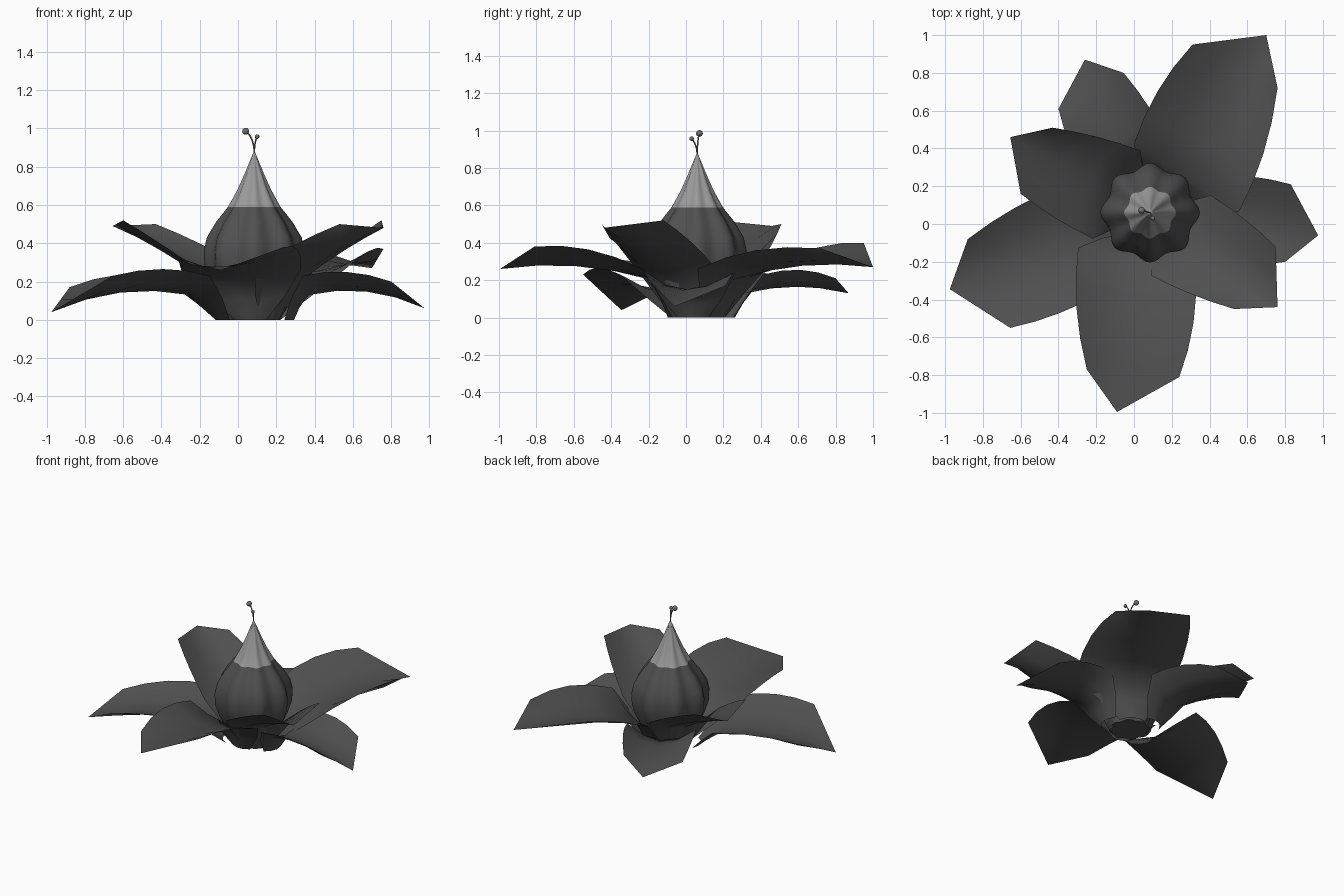
import bpy, bmesh, math
from mathutils import Vector

old = bpy.data.objects.get("Cube")
if old:
    bpy.data.objects.remove(old, do_unlink=True)


def material(name, grey):
    m = bpy.data.materials.new(name)
    m.use_nodes = True
    m.diffuse_color = (grey, grey, grey, 1)
    m.node_tree.nodes["Principled BSDF"].inputs["Base Color"].default_value = (grey, grey, grey, 1)
    return m


DARK = material("dark grey", 0.08)
LIGHT = material("light grey", 0.32)
MID = material("mid grey", 0.16)
CENTRE = Vector((0.085, 0.06, 0))


def grid_object(name, rows, mats, closed=False):
    """Skin a list of equally long point rows with quads."""
    bm = bmesh.new()
    grid = [[bm.verts.new(p) for p in row] for row in rows]
    n = len(rows[0])
    for low, high in zip(grid, grid[1:]):
        for i in range(n if closed else n - 1):
            j = (i + 1) % n
            bm.faces.new((low[i], low[j], high[j], high[i]))
    if closed:
        bm.faces.new(grid[0][::-1])
        bmesh.ops.remove_doubles(bm, verts=grid[-1], dist=0.0005)
    bmesh.ops.recalc_face_normals(bm, faces=bm.faces)
    mesh = bpy.data.meshes.new(name)
    bm.to_mesh(mesh)
    bm.free()
    for m in mats:
        mesh.materials.append(m)
    ob = bpy.data.objects.new(name, mesh)
    bpy.context.collection.objects.link(ob)
    smooth(ob, 50)
    return ob


def smooth(ob, degrees):
    bpy.ops.object.select_all(action='DESELECT')
    ob.select_set(True)
    bpy.context.view_layer.objects.active = ob
    bpy.ops.object.shade_smooth_by_angle(angle=math.radians(degrees))


def bezier(a, b, c, t):
    return a * (1 - t) ** 2 + b * 2 * t * (1 - t) + c * t * t


# Petal tiers: base radius, shoulder reach and width, edge and keel height at
# the shoulder, keel height halfway, sideways bulge and rise of the edges
TIERS = {"lower": (0.21, 0.32, 0.265, 0.23, 0.13, 0.20, 0.04, 0.07),
         "middle": (0.16, 0.23, 0.295, 0.26, 0.20, 0.32, 0.06, 0.09),
         "upper": (0.14, 0.24, 0.315, 0.27, 0.18, 0.37, 0.03, 0.02)}


def petal(name, tier, left, tip, right, skew=0):
    base_r, reach, width, edge_z, keel_z, keel_mid, bulge, rise = TIERS[tier]
    left, tip, right = Vector(left), Vector(tip), Vector(right)
    out = tip - CENTRE
    out.z = 0
    length = out.length
    out.normalize()
    side = Vector((-out.y, out.x, 0))
    up = Vector((0, 0, 1))

    def rail(corner, sign):
        base = CENTRE + out * (base_r - 0.04 * abs(sign)) + side * sign * 0.085
        shoulder = (CENTRE + (out * reach + side * sign * width) * length
                    + side * skew + up * (edge_z if sign else keel_z))
        swell = (shoulder + corner) / 2 + side * sign * bulge * length + up * rise
        if not sign:
            swell.z = keel_mid
        bend = (base + shoulder) / 2 + (side * sign - out) * 0.02
        return ([base] + [bezier(base, bend, shoulder, t) for t in (0.5, 1)]
                + [bezier(shoulder, swell, corner, k / 4) for k in range(1, 5)])

    rails = zip(rail(left, 1), rail(tip, 0), rail(right, -1))
    rows = []
    for k, (a, m, b) in enumerate(rails):
        if k == 6:      # straight cut end
            rows.append([a, (a + m) / 2, m, (m + b) / 2, b])
        else:           # cupped cross-section
            ctrl = m * 2 - (a + b) / 2
            rows.append([bezier(a, ctrl, b, t / 4) for t in range(5)])
    return grid_object(name, rows, [DARK])


petal("back_left_petal", "middle", (0.31, 0.95, 0.40), (0.70, 1.0, 0.27), (0.76, 0.72, 0.37), -0.06)
petal("front_petal", "middle", (0.24, -0.81, 0.38), (-0.09, -0.995, 0.26), (-0.25, -0.77, 0.29), -0.03)
petal("left_petal", "lower", (0.83, 0.21, 0.17), (0.975, -0.06, 0.06), (0.80, -0.20, 0.20))
petal("right_petal", "lower", (-0.655, -0.55, 0.23), (-0.975, -0.345, 0.04), (-0.88, -0.08, 0.17))
petal("back_petal", "lower", (-0.40, 0.61, 0.18), (-0.26, 0.87, 0.13), (-0.055, 0.80, 0.21))
petal("front_left_petal", "upper", (0.75, -0.12, 0.52), (0.76, -0.44, 0.48), (0.53, -0.45, 0.50))
petal("back_right_petal", "upper", (-0.60, 0.16, 0.52), (-0.655, 0.46, 0.49), (-0.43, 0.51, 0.50))

# Fluted bud with a pale cap
SEGMENTS = 64
PROFILE = [(0.13, 0.0), (0.175, 0.1), (0.22, 0.2), (0.246, 0.28), (0.25, 0.36), (0.235, 0.43),
           (0.19, 0.51), (0.13, 0.59), (0.083, 0.68), (0.045, 0.77), (0.018, 0.84), (0, 0.885)]


def fluted_ring(r, z):
    ring = []
    for i in range(SEGMENTS):
        a = math.tau * i / SEGMENTS
        rr = r * (0.99 + 0.065 * math.cos(8 * a))
        ring.append(CENTRE + Vector((rr * math.cos(a), rr * math.sin(a), z)))
    return ring


bud = grid_object("bud", [fluted_ring(r, z) for r, z in PROFILE], [DARK, LIGHT], closed=True)
for face in bud.data.polygons:
    face.material_index = int(face.center.z > 0.59)


# Stamens: a curved thread with a round head
def stamen(name, head, radius):
    head = Vector(head)
    foot = CENTRE + Vector((0, 0, 0.86))
    bend = CENTRE + Vector((0, 0, head.z - 0.03))
    curve = bpy.data.curves.new(name + "_thread", 'CURVE')
    curve.dimensions = '3D'
    curve.bevel_depth = 0.004
    curve.bevel_resolution = 2
    spline = curve.splines.new('POLY')
    spline.points.add(6)
    for k, point in enumerate(spline.points):
        point.co = (*bezier(foot, bend, head, k / 6), 1)
    curve.materials.append(MID)
    bpy.context.collection.objects.link(bpy.data.objects.new(name + "_thread", curve))
    bpy.ops.mesh.primitive_uv_sphere_add(segments=16, ring_count=10, radius=radius, location=head)
    ball = bpy.context.object
    ball.name = name + "_head"
    ball.data.materials.append(MID)
    smooth(ball, 60)


stamen("tall_stamen", (0.04, 0.072, 0.985), 0.018)
stamen("short_stamen", (0.10, 0.03, 0.957), 0.012)
